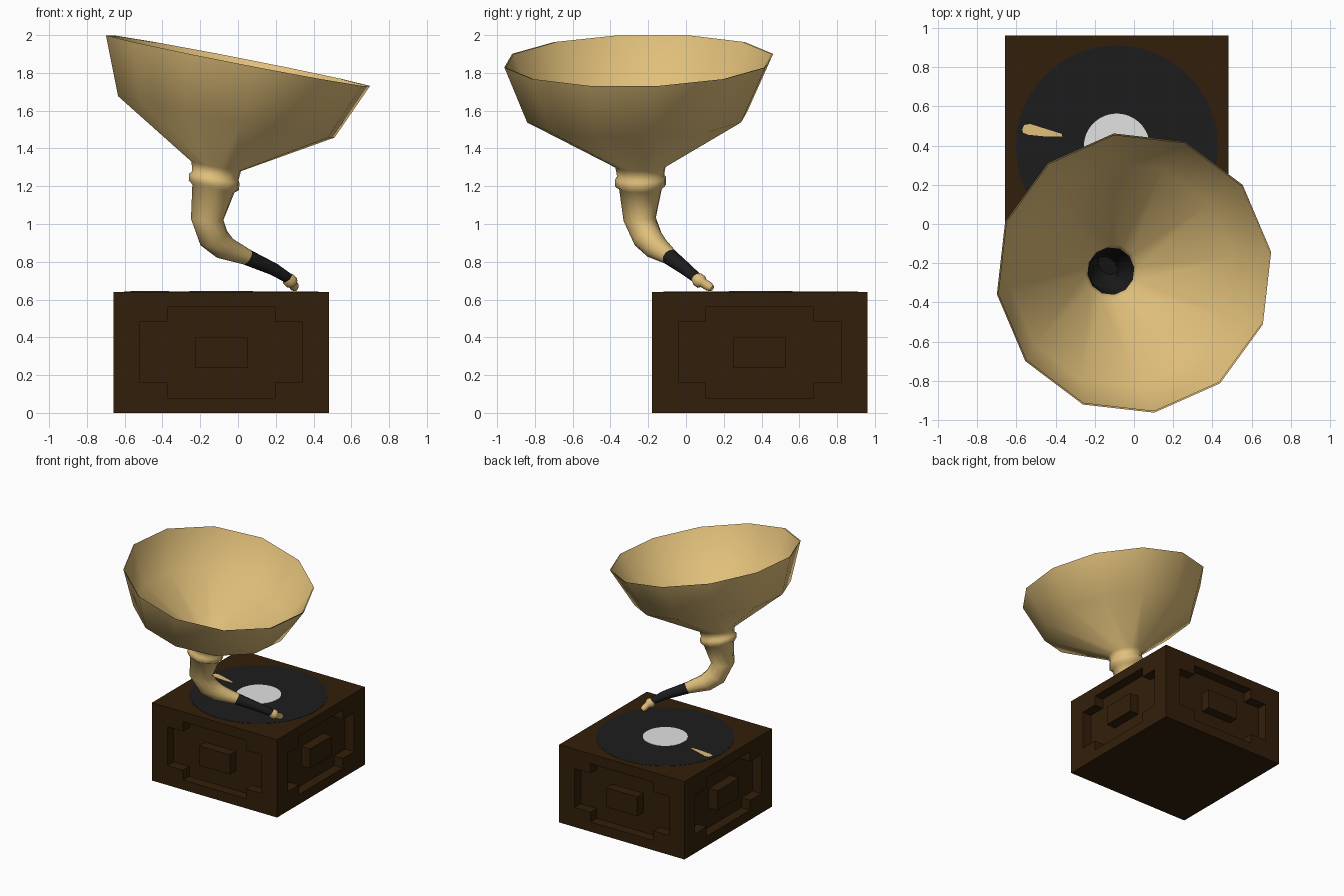
import bpy, bmesh, math
from mathutils import Vector, Matrix

if "Cube" in bpy.data.objects:
    bpy.data.objects.remove(bpy.data.objects["Cube"])


def material(name, rgb):
    m = bpy.data.materials.new(name)
    m.diffuse_color = (*rgb, 1)
    m.use_nodes = True
    m.node_tree.nodes["Principled BSDF"].inputs["Base Color"].default_value = m.diffuse_color
    return m


BRASS = material("brass", (0.75, 0.525, 0.195))
WOOD = material("dark_wood", (0.032, 0.0135, 0.003))
BLACK = material("black", (0.012, 0.012, 0.012))
LABEL = material("light_grey", (0.76, 0.76, 0.76))
CX, CY, HALF, HEIGHT, DEPTH = -0.088, 0.39, 0.57, 0.64, 0.08


def finish(name, bm, mat, smooth=None):
    me = bpy.data.meshes.new(name)
    bm.to_mesh(me)
    bm.free()
    me.materials.append(mat)
    ob = bpy.data.objects.new(name, me)
    bpy.context.collection.objects.link(ob)
    bpy.ops.object.select_all(action='DESELECT')
    bpy.context.view_layer.objects.active = ob
    ob.select_set(True)
    if smooth:
        bpy.ops.object.shade_smooth_by_angle(angle=math.radians(smooth))
    return ob


def prism(bm, pts, d0, d1, mat):
    """Extrude a 2D outline from d0 to d1 along local z, then transform."""
    a = [bm.verts.new(mat @ Vector((u, v, d0))) for u, v in pts]
    b = [bm.verts.new(mat @ Vector((u, v, d1))) for u, v in pts]
    n = len(pts)
    faces = [bm.faces.new(a[::-1]), bm.faces.new(b)]
    faces += [bm.faces.new((a[i], a[(i + 1) % n], b[(i + 1) % n], b[i])) for i in range(n)]
    bmesh.ops.recalc_face_normals(bm, faces=faces)


def loft(name, rings, mat, sides=12, inward=False, cap=False, smooth=60):
    """Skin circles given as (centre, axis, radius), listed from the top down."""
    bm = bmesh.new()
    loops = []
    for c, axis, r in rings:
        q = Vector((0, 0, 1)).rotation_difference(Vector(axis).normalized())
        loops.append([bm.verts.new(Vector(c) + q @ Vector((
            r * math.cos(math.radians(8.5) + i * math.tau / sides),
            r * math.sin(math.radians(8.5) + i * math.tau / sides), 0))) for i in range(sides)])
    for t, b in zip(loops, loops[1:]):
        for i in range(sides):
            j = (i + 1) % sides
            f = (t[i], b[i], b[j], t[j])
            bm.faces.new(f[::-1] if inward else f)
    if cap:
        bm.faces.new(loops[-1] if inward else loops[-1][::-1])
    return finish(name, bm, mat, smooth)


# Wooden case with a stepped recess on all four sides
def side_matrix(k):
    return (Matrix.Translation((CX, CY, HEIGHT / 2)) @ Matrix.Rotation(k * math.pi / 2, 4, 'Z')
            @ Matrix.Rotation(math.pi / 2, 4, 'X'))


bm = bmesh.new()
prism(bm, [(-HALF, -HALF), (HALF, -HALF), (HALF, HALF), (-HALF, HALF)], 0, HEIGHT,
      Matrix.Translation((CX, CY, 0)))
case = finish("wooden_case", bm, WOOD)
W, w, H, h = 0.43, 0.285, 0.24, 0.16
plus = [(W, -h), (W, h), (w, h), (w, H), (-w, H), (-w, h),
        (-W, h), (-W, -h), (-w, -h), (-w, -H), (w, -H), (w, -h)]
cut_bm, block_bm = bmesh.new(), bmesh.new()
for k in range(4):
    prism(cut_bm, plus, HALF - DEPTH, HALF + 0.05, side_matrix(k))
    prism(block_bm, [(-0.14, -0.08), (0.14, -0.08), (0.14, 0.08), (-0.14, 0.08)],
          HALF - DEPTH - 0.01, HALF, side_matrix(k))
cutter = finish("recess_cutter", cut_bm, WOOD)
cutter.hide_render = True
finish("panel_blocks", block_bm, WOOD)
mod = case.modifiers.new("recesses", 'BOOLEAN')
mod.operation, mod.solver, mod.object = 'DIFFERENCE', 'EXACT', cutter
bpy.context.view_layer.objects.active = case
bpy.ops.object.modifier_apply(modifier=mod.name)
bpy.data.objects.remove(cutter)


# Record, its label and the small brake lever
def disc(name, r, z, mat):
    bm = bmesh.new()
    pts = [(r * math.cos(i * math.tau / 48), r * math.sin(i * math.tau / 48)) for i in range(48)]
    prism(bm, pts, HEIGHT - 0.002, z, Matrix.Translation((CX, CY + 0.005, 0)))
    finish(name, bm, mat)


disc("record", 0.515, HEIGHT + 0.002, BLACK)
disc("record_label", 0.168, HEIGHT + 0.004, LABEL)
bm = bmesh.new()
prism(bm, [(-0.57, 0.48), (-0.56, 0.505), (-0.53, 0.51), (-0.37, 0.46), (-0.365, 0.445),
           (-0.44, 0.445), (-0.54, 0.455), (-0.565, 0.465)], HEIGHT, HEIGHT + 0.004, Matrix())
finish("brake_lever", bm, BRASS)

# Horn: flared bell, collar and curved neck
TILT = (0.195, -0.022, 1)
neck_end = ((0.045, -0.085, 0.825), (-0.75, -0.5, 0.45), 0.044)
loft("horn", [
    ((0, -0.25, 1.865), TILT, 0.72),
    ((-0.062, -0.258, 1.567), TILT, 0.59),
    ((-0.115, -0.24, 1.305), TILT, 0.135),
    ((-0.12, -0.24, 1.255), TILT, 0.126),
    ((-0.125, -0.24, 1.242), TILT, 0.137),
    ((-0.128, -0.24, 1.205), TILT, 0.137),
    ((-0.13, -0.24, 1.188), TILT, 0.115),
    ((-0.163, -0.245, 1.025), (0.05, -0.1, 1), 0.087),
    ((-0.128, -0.203, 0.925), (-0.45, -0.4, 0.9), 0.08),
    ((-0.07, -0.155, 0.872), (-0.7, -0.5, 0.6), 0.066),
    neck_end], BRASS)

# Thin lining that hugs the inside of the bell, and the dark throat
throat = ((-0.117, -0.24, 1.28), TILT, 0.122)
loft("horn_lining", [
    ((0, -0.25, 1.864), TILT, 0.713),
    ((-0.062, -0.258, 1.577), TILT, 0.576),
    ((-0.114, -0.24, 1.325), TILT, 0.14),
    throat], BRASS, inward=True)
loft("throat", [
    throat,
    ((-0.13, -0.24, 1.19), TILT, 0.105),
    ((-0.16, -0.243, 1.03), (0.05, -0.1, 1), 0.078),
    ((-0.128, -0.203, 0.935), (-0.45, -0.4, 0.9), 0.06)], BLACK, inward=True, cap=True)

# Black tone arm and brass needle head
arm_end = ((0.262, 0.055, 0.715), (-0.6, -0.5, 0.65), 0.029)
loft("tone_arm", [
    neck_end,
    ((0.19, 0.0, 0.76), (-0.8, -0.5, 0.5), 0.034),
    arm_end], BLACK)
HEAD = (-0.4, -0.75, 0.5)
loft("needle_head", [
    arm_end,
    ((0.27, 0.062, 0.706), HEAD, 0.037),
    ((0.281, 0.08, 0.694), HEAD, 0.037),
    ((0.286, 0.09, 0.688), HEAD, 0.025),
    ((0.298, 0.122, 0.669), HEAD, 0.025),
    ((0.304, 0.138, 0.658), HEAD, 0.016)], BRASS, cap=True)
